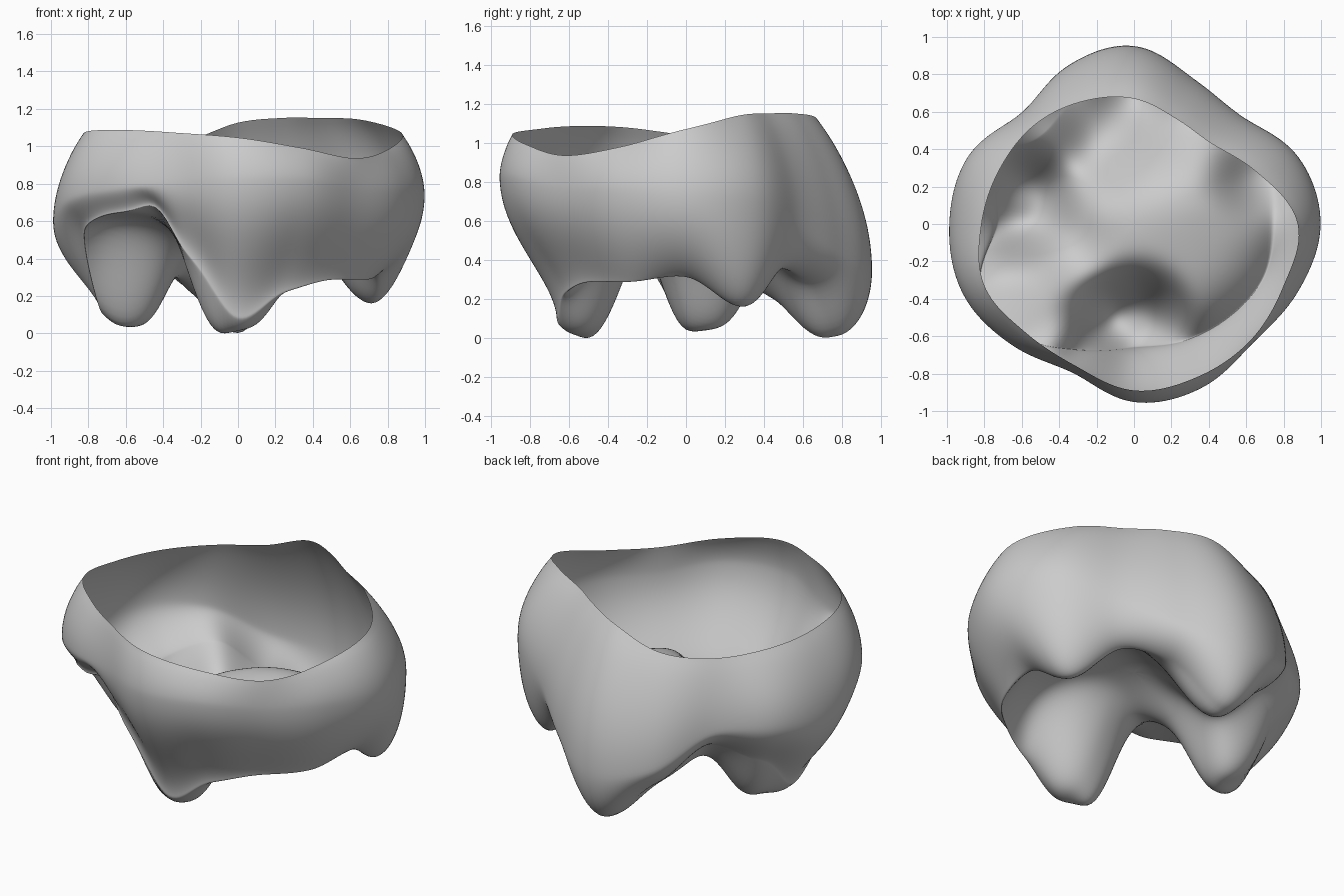
import bpy, bmesh, math

if "Cube" in bpy.data.objects:
    bpy.data.objects.remove(bpy.data.objects["Cube"])

# Sixteen evenly spaced directions, counter-clockwise from +x
RIM_R = [.875, .715, .60, .605, .67, .71, .75, .775, .815, .865, .82, .82, .89, .885, .88, .865]
RIM_Z = [1.09, 1.16, 1.17, 1.17, 1.145, 1.05, 1.03, 1.04, 1.06, 1.10, 1.105, 1.09, 1.065, 1.01, .955, 1.0]
BULGE_R = [1.0, .95, .815, .84, .955, .92, .845, .96, .99, .99, .92, .86, .955, .95, .90, .95]
BULGE_Z = [.75, .72, .62, .47, .37, .42, .62, .64, .60, .74, .80, .82, .83, .83, .78, .77]
CREST_R = [.74, .76, .66, .66, .76, .74, .68, .78, .73, .89, .85, .73, .66, .68, .71, .75]
CREST_Z = [.33, .17, .37, .31, .02, .27, .48, .37, .12, .58, .66, .43, .09, .24, .30, .30]

# Floor dimples (negative depth is a mound): x, y, depth, width, flatness
DIMPLES = [(-.60, .11, .51, .25, 3), (.02, .71, .54, .33, 2), (0, -.54, .52, .245, 3),
           (.69, .28, .32, .22, 2.5), (-.25, .36, .20, .22, 2), (-.34, -.10, .10, .20, 2),
           (-.20, -.48, .10, .15, 3), (.16, .15, -.08, .35, 2), (-.60, -.42, -.08, .28, 3)]
SEGMENTS, UPPER, LOWER, FLOOR = 180, 18, 24, 38


def around(values, angle, rounded=False):
    """Smooth closed interpolation of evenly spaced values."""
    n = len(values)
    f = angle / math.tau * n
    i = math.floor(f)
    t = f - i
    a, b, c, d = (values[(i + k) % n] for k in (-1, 0, 1, 2))
    spline = b + .5 * t * (c - a + t * (2*a - 5*b + 4*c - d + t * (3*(b - c) + d - a)))
    eased = b + (c - b) * t * t * (3 - 2 * t)
    return .5 * (spline + eased) if rounded else spline


def floor_height(x, y):
    return .56 - sum(h * math.exp(-(math.hypot(x - cx, y - cy) / w)**p)
                     for cx, cy, h, w, p in DIMPLES)


def column(angle):
    """Radius and height from the rim down the wall and across the floor."""
    rr, rz, br, bz, cr = (around(v, angle) for v in (RIM_R, RIM_Z, BULGE_R, BULGE_Z, CREST_R))
    # the lower edge lifts sharply beside the front bump
    cz = around(CREST_Z, angle, True) + .15 * math.exp(-((math.degrees(angle) - 237) / 7)**2)
    ca, sa = math.cos(angle), math.sin(angle)
    taper = max(1, 2.5 - ca - 1.6 * sa)
    pts = []
    for i in range(UPPER):
        u = i / UPPER
        pts.append((rr + (br - rr) * math.sin(u * math.pi / 2)**.85, rz + (bz - rz) * u))
    for i in range(LOWER):
        v = i / LOWER * math.pi / 2
        pts.append((cr + (br - cr) * math.cos(v)**taper, bz + (cz - bz) * math.sin(v)))
    offset = cz - floor_height(cr * ca, cr * sa)
    for i in range(FLOOR):
        s = 1 - i / FLOOR
        r = cr * s
        pts.append((r, floor_height(r * ca, r * sa) + offset * s**5))
    return pts


# Open shell: wall and dimpled floor as one lofted surface
bm = bmesh.new()
columns = []
for k in range(SEGMENTS):
    a = math.tau * k / SEGMENTS
    columns.append([bm.verts.new((r * math.cos(a), r * math.sin(a), z)) for r, z in column(a)])
centre = bm.verts.new((0, 0, floor_height(0, 0)))
for k in range(SEGMENTS):
    p, q = columns[k], columns[(k + 1) % SEGMENTS]
    for i in range(len(p) - 1):
        bm.faces.new((p[i], p[i + 1], q[i + 1], q[i]))
    bm.faces.new((p[-1], centre, q[-1]))

# Soften the folds and rest the lowest bump on the ground
inner = [v for v in bm.verts if not v.is_boundary]
for _ in range(6):
    bmesh.ops.smooth_vert(bm, verts=inner, factor=.5, use_axis_x=True, use_axis_y=True, use_axis_z=True)
low = min(v.co.z for v in bm.verts)
bmesh.ops.translate(bm, verts=bm.verts, vec=(0, 0, -low))
for f in bm.faces:
    f.smooth = True
mesh = bpy.data.meshes.new("crown_shell")
bm.to_mesh(mesh)
bm.free()

shell = bpy.data.objects.new("crown_shell", mesh)
bpy.context.collection.objects.link(shell)
grey = bpy.data.materials.new("light grey")
grey.diffuse_color = (.6, .6, .6, 1)
grey.use_nodes = True
grey.node_tree.nodes["Principled BSDF"].inputs["Base Color"].default_value = grey.diffuse_color
mesh.materials.append(grey)
